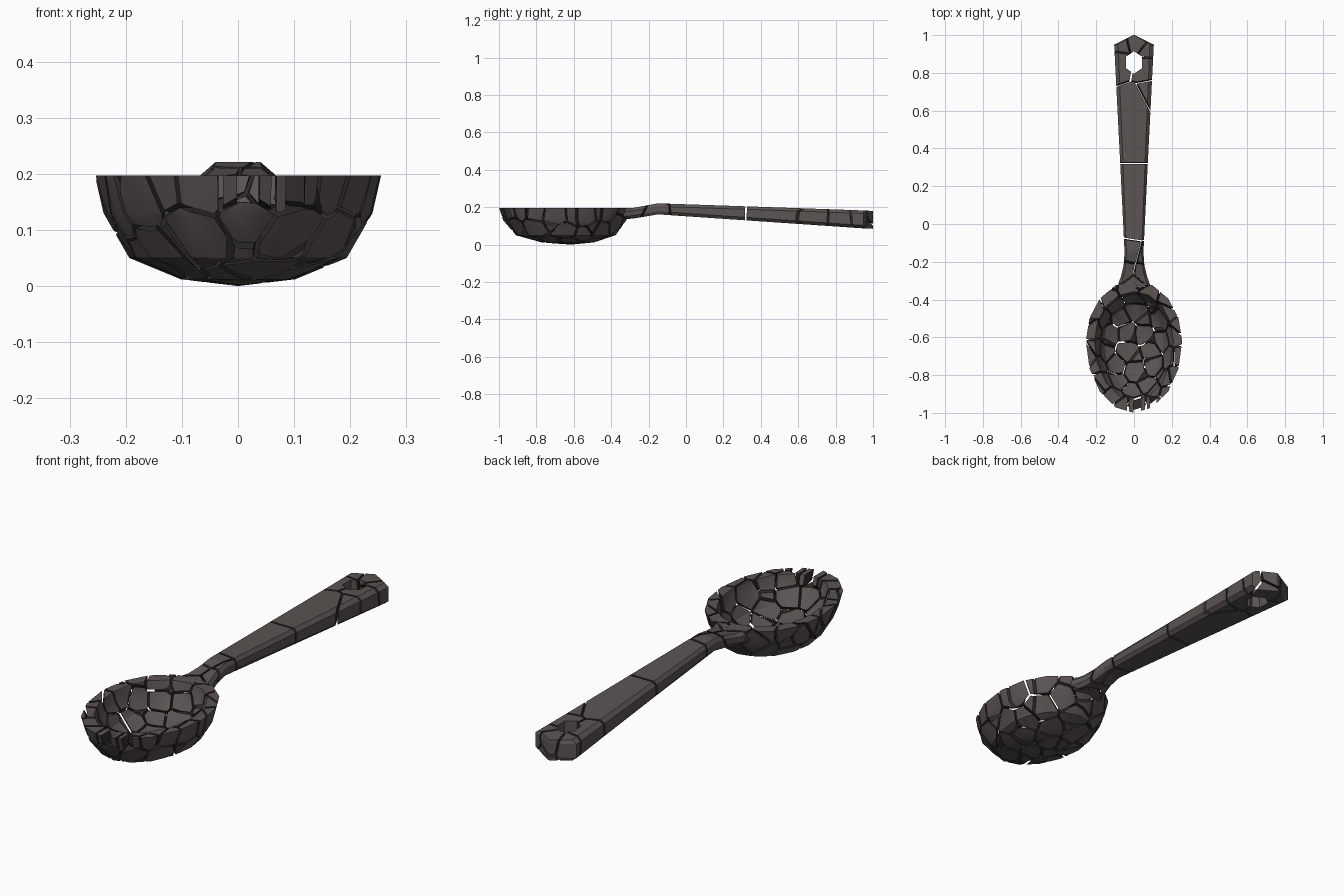
import bpy, bmesh, math, random
from mathutils import Vector

if "Cube" in bpy.data.objects:
    bpy.data.objects.remove(bpy.data.objects["Cube"])

random.seed(7)
GAP = 0.009


def material(name, col):
    m = bpy.data.materials.new(name)
    m.diffuse_color = (*col, 1)
    m.use_nodes = True
    m.node_tree.nodes["Principled BSDF"].inputs["Base Color"].default_value = m.diffuse_color
    return m


STONE = material("stone", (0.105, 0.088, 0.086))
CRACK = material("crack", (0.03, 0.025, 0.025))


def loft(rings, closed=False):
    """Skin a list of rings; cap the ends unless the rings form a loop."""
    bm = bmesh.new()
    vs = [[bm.verts.new(p) for p in r] for r in rings]
    n = len(vs[0])
    for a, b in zip(vs, vs[1:]):
        for i in range(n):
            j = (i + 1) % n
            bm.faces.new((a[i], a[j], b[j], b[i]))
    if not closed:
        bm.faces.new(vs[0])
        bm.faces.new(vs[-1])
    bmesh.ops.recalc_face_normals(bm, faces=bm.faces)
    return bm


def to_object(bm, name):
    me = bpy.data.meshes.new(name)
    bm.to_mesh(me)
    ob = bpy.data.objects.new(name, me)
    bpy.context.collection.objects.link(ob)
    return ob


def select(ob):
    bpy.ops.object.select_all(action='DESELECT')
    ob.select_set(True)
    bpy.context.view_layer.objects.active = ob


def fracture(solid, seeds, skip, name):
    """Split a solid into Voronoi shards separated by thin cracks."""
    out = bmesh.new()
    for k, s in enumerate(seeds):
        if k in skip:
            continue
        bm = solid.copy()
        others = sorted((o for o in seeds if o is not s), key=lambda o: (o - s).length)
        for o in others:
            if not bm.verts:
                break
            if (o - s).length / 2 > max((v.co - s).length for v in bm.verts) + GAP:
                break
            no = (o - s).normalized()
            bmesh.ops.bisect_plane(bm, geom=bm.verts[:] + bm.edges[:] + bm.faces[:], dist=1e-6,
                                   plane_co=(s + o) / 2 - no * GAP / 2, plane_no=no,
                                   clear_outer=True)
            rim = [e for e in bm.edges if e.is_boundary]
            if rim:
                r = bmesh.ops.triangle_fill(bm, edges=rim, normal=no, use_beauty=True,
                                            use_dissolve=False)
                for f in r['geom']:
                    if isinstance(f, bmesh.types.BMFace):
                        f.material_index = 1
        if len(bm.faces) > 3:
            bmesh.ops.remove_doubles(bm, verts=bm.verts, dist=1e-5)
            bmesh.ops.recalc_face_normals(bm, faces=bm.faces)
            tmp = bpy.data.meshes.new("tmp")
            bm.to_mesh(tmp)
            out.from_mesh(tmp)
            bpy.data.meshes.remove(tmp)
        bm.free()
    ob = to_object(out, name)
    ob.data.materials.append(STONE)
    ob.data.materials.append(CRACK)
    return ob


# Bowl: egg-shaped shell with a flat rim
OUTER = [(0, 0), (.4, .012), (.76, .05), (.94, .13), (1, .197)]
INNER = [(.82, .197), (.78, .15), (.62, .085), (.33, .05), (0, .042)]


def bowl_point(r, z, a):
    c = math.cos(a)
    return Vector((.255 * r * math.sin(a), -.62 - c * r * (.38 if c > 0 else .32), z))


rings = [[bowl_point(max(r, .002), z, math.tau * i / 16) for i in range(16)]
         for r, z in OUTER + INNER]
bowl_solid = loft(rings)

# Bowl shard centres: narrow slivers at the tip, then scattered on both skins
seeds = [Vector((x, -.955 + .3 * x * x, .18)) for x in (-.05, -.012, .018, .048, .078, .1, .13)]


def scatter(profile, dist, tries=900):
    mine = []
    for _ in range(tries):
        t = random.random() * 3.999
        i = int(t)
        f = t - i
        r = profile[i][0] * (1 - f) + profile[i + 1][0] * f
        z = profile[i][1] * (1 - f) + profile[i + 1][1] * f
        p = bowl_point(r, z, random.random() * math.tau)
        if all((p - q).length > dist for q in mine) and \
                all((p - q).length > .06 for q in seeds[:7]):
            mine.append(p)
    return mine


seeds += scatter(OUTER, .095) + scatter(INNER, .08)
bowl = fracture(bowl_solid, seeds, {2, 5}, "spoon_bowl")
select(bowl)
bpy.ops.object.shade_smooth_by_angle(angle=math.radians(32))

# Handle: lofted chamfered bar (y, half width, bottom, top)
SECTIONS = [(-.335, .09, .135, .196), (-.28, .07, .14, .197), (-.22, .055, .15, .208),
            (-.15, .05, .162, .221), (.32, .073, .13, .205), (.95, .105, .087, .183),
            (1.0, .004, .085, .18)]


def section(y, w, b, t):
    return [(-.8 * w, y, t), (.8 * w, y, t), (w, y, t - .016), (w, y, b + .016),
            (.8 * w, y, b), (-.8 * w, y, b), (-w, y, b + .016), (-w, y, t - .016)]


blank = to_object(loft([section(*s) for s in SECTIONS]), "handle_blank")

# Six-sided hanging hole
hexa = [(.05 * math.sin(i * math.pi / 3), .855 + .06 * math.cos(i * math.pi / 3))
        for i in range(6)]
cutter = to_object(loft([[(x, y, z) for x, y in hexa] for z in (0, .3)]), "hole_cutter")
cutter.hide_render = True
mod = blank.modifiers.new("hole", 'BOOLEAN')
mod.operation = 'DIFFERENCE'
mod.solver = 'EXACT'
mod.object = cutter
select(blank)
bpy.ops.object.modifier_apply(modifier="hole")
bar = bmesh.new()
bar.from_mesh(blank.data)
bpy.data.objects.remove(cutter)
bpy.data.objects.remove(blank)

# Handle shards: two long middle pieces, small ones at the neck and the head
hs = [(0, .02, .17), (0, .62, .15), (.115, .68, .14),
      (-.045, -.25, .19), (.045, -.26, .18), (0, -.31, .17), (.05, -.2, .15), (-.03, -.18, .16),
      (-.08, .96, .14), (.02, .985, .16), (.09, .93, .14), (.085, .84, .13), (-.09, .87, .13),
      (.03, .95, .1)]
fracture(bar, [Vector(h) for h in hs], set(), "spoon_handle")
